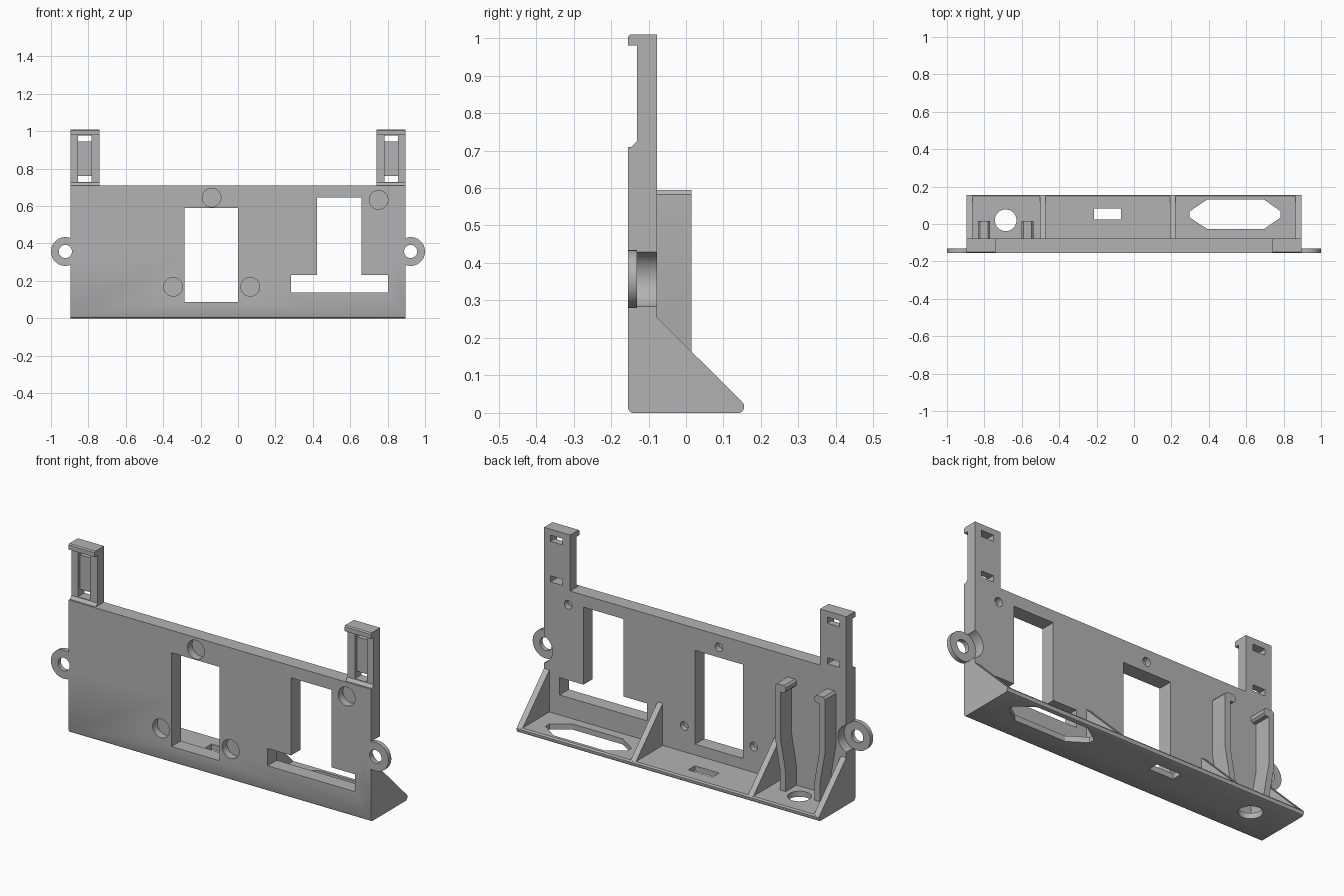
import bpy, bmesh, math
from mathutils import Vector

if "Cube" in bpy.data.objects:
    bpy.data.objects.remove(bpy.data.objects["Cube"])

grey = bpy.data.materials.new("grey plastic")
grey.diffuse_color = (0.45, 0.45, 0.45, 1)
grey.use_nodes = True
grey.node_tree.nodes["Principled BSDF"].inputs["Base Color"].default_value = grey.diffuse_color

FRONT, BACK, REAR = -0.155, -0.077, 0.155   # plate front, plate back, shelf edge
HALF = 0.895                                # half width of the plate


def prism(name, pts, axis, a, b):
    """Extrude a 2D outline along an axis from a to b."""
    place = {"x": lambda p, t: (t, p[0], p[1]),
             "y": lambda p, t: (p[0], t, p[1]),
             "z": lambda p, t: (p[0], p[1], t)}[axis]
    bm = bmesh.new()
    face = bm.faces.new([bm.verts.new(place(p, a)) for p in pts])
    ext = bmesh.ops.extrude_face_region(bm, geom=[face])
    shift = Vector(place((0, 0), b - a))
    bmesh.ops.translate(bm, vec=shift, verts=[v for v in ext["geom"] if isinstance(v, bmesh.types.BMVert)])
    bmesh.ops.recalc_face_normals(bm, faces=bm.faces)
    me = bpy.data.meshes.new(name)
    bm.to_mesh(me)
    bm.free()
    me.materials.append(grey)
    ob = bpy.data.objects.new(name, me)
    bpy.context.collection.objects.link(ob)
    return ob


def rect(u0, u1, v0, v1):
    return [(u0, v0), (u1, v0), (u1, v1), (u0, v1)]


def circle(cu, cv, r, n=40):
    return [(cu + r * math.cos(2 * math.pi * i / n), cv + r * math.sin(2 * math.pi * i / n)) for i in range(n)]


def combine(target, tool, operation):
    """Apply a boolean and remove the tool object."""
    bpy.context.view_layer.objects.active = target
    mod = target.modifiers.new("bool", "BOOLEAN")
    mod.operation, mod.solver, mod.object = operation, "EXACT", tool
    bpy.ops.object.modifier_apply(modifier=mod.name)
    bpy.data.objects.remove(tool)


def cut(pts, axis, a, b):
    combine(body, prism("cutter", pts, axis, a, b), "DIFFERENCE")


def add(pts, axis, a, b):
    combine(body, prism("piece", pts, axis, a, b), "UNION")


# Plate and shelf as one L profile with rounded lower edges
foot = [(FRONT, 0.012), (FRONT + 0.004, 0.004), (FRONT + 0.012, 0),
        (REAR - 0.012, 0), (REAR - 0.004, 0.004), (REAR, 0.012)]
body = prism("mounting_bracket", foot + [(REAR, 0.022), (REAR - 0.006, 0.03),
             (BACK, 0.03), (BACK, 0.71), (FRONT, 0.71)], "x", -HALF, HALF)

# Triangular gussets
gusset = [(BACK - 0.01, 0.015), (REAR - 0.01, 0.015), (REAR - 0.004, 0.028),
          (BACK, 0.255), (BACK - 0.01, 0.255)]
for x0, x1 in [(-HALF, -0.863), (-0.503, -0.472), (0.192, 0.223), (0.863, HALF)]:
    add(gusset, "x", x0, x1)

# Strap posts with a front lip
post = [(BACK, 0.69), (BACK, 1.01), (FRONT + 0.006, 1.01), (FRONT, 1.004), (FRONT, 0.98),
        (-0.131, 0.98), (-0.131, 0.725), (-0.145, 0.71), (-0.145, 0.69)]
for x0, x1 in [(-HALF, -0.74), (0.74, HALF)]:
    add(post, "x", x0, x1)

for s in (-1, 1):
    # Screw ears with a rounded pocket behind each
    cx = s * 0.923
    cut(circle(cx, 0.357, 0.078), "y", -0.131, BACK + 0.002)
    add(circle(cx, 0.357, 0.077), "y", FRONT, -0.131)
    cut(circle(cx, 0.357, 0.035), "y", -0.2, -0.1)
    # Strap channel and slots in each post
    a, b = sorted((s * 0.784, s * 0.856))
    cut(rect(a, b, 0.73, 0.979), "y", -0.15, -0.113)
    for z in (0.728, 0.945):
        cut(rect(a, b, z, z + 0.033), "y", -0.15, -0.05)

# Windows in the plate
cut(rect(-0.285, 0, 0.088, 0.59), "y", -0.2, BACK + 0.01)
cut([(0.284, 0.137), (0.802, 0.137), (0.802, 0.23), (0.661, 0.23), (0.661, 0.645),
     (0.423, 0.645), (0.423, 0.23), (0.284, 0.23)], "y", -0.2, BACK + 0.01)

# Blind screw recesses: wide in front, narrow behind
for x, z in [(-0.141, 0.645), (0.752, 0.633), (-0.347, 0.168), (0.065, 0.168)]:
    cut(circle(x, z, 0.05), "y", -0.2, -0.115)
    cut(circle(x, z, 0.023, 24), "y", -0.108, -0.05)

# Shelf openings
cut([(0.298, 0.035), (0.393, -0.028), (0.693, -0.028), (0.784, 0.035),
     (0.784, 0.068), (0.693, 0.132), (0.393, 0.132), (0.298, 0.068)], "z", -0.1, 0.06)
cut(rect(-0.214, -0.07, 0.025, 0.082), "z", -0.1, 0.06)
cut(circle(-0.686, 0.02, 0.058), "z", -0.1, 0.06)

# Pair of upright clips, leaning inward at the foot and hooked at the top
parts = [body]
for side, name in [(-1, "outer_clip"), (1, "inner_clip")]:
    outline = [(0.118, 0.03), (0.118, 0.13), (0.148, 0.30), (0.148, 0.583), (0.138, 0.595),
               (0.095, 0.595), (0.085, 0.585), (0.085, 0.565), (0.095, 0.555),
               (0.115, 0.555), (0.115, 0.30), (0.085, 0.13), (0.085, 0.03)]
    parts.append(prism(name, [(-0.686 + side * u, z) for u, z in outline], "y", BACK, 0.015))

# Smooth the round surfaces, keep the edges sharp
bpy.ops.object.select_all(action="DESELECT")
for ob in parts:
    ob.select_set(True)
bpy.context.view_layer.objects.active = body
bpy.ops.object.shade_smooth_by_angle(angle=math.radians(30))
